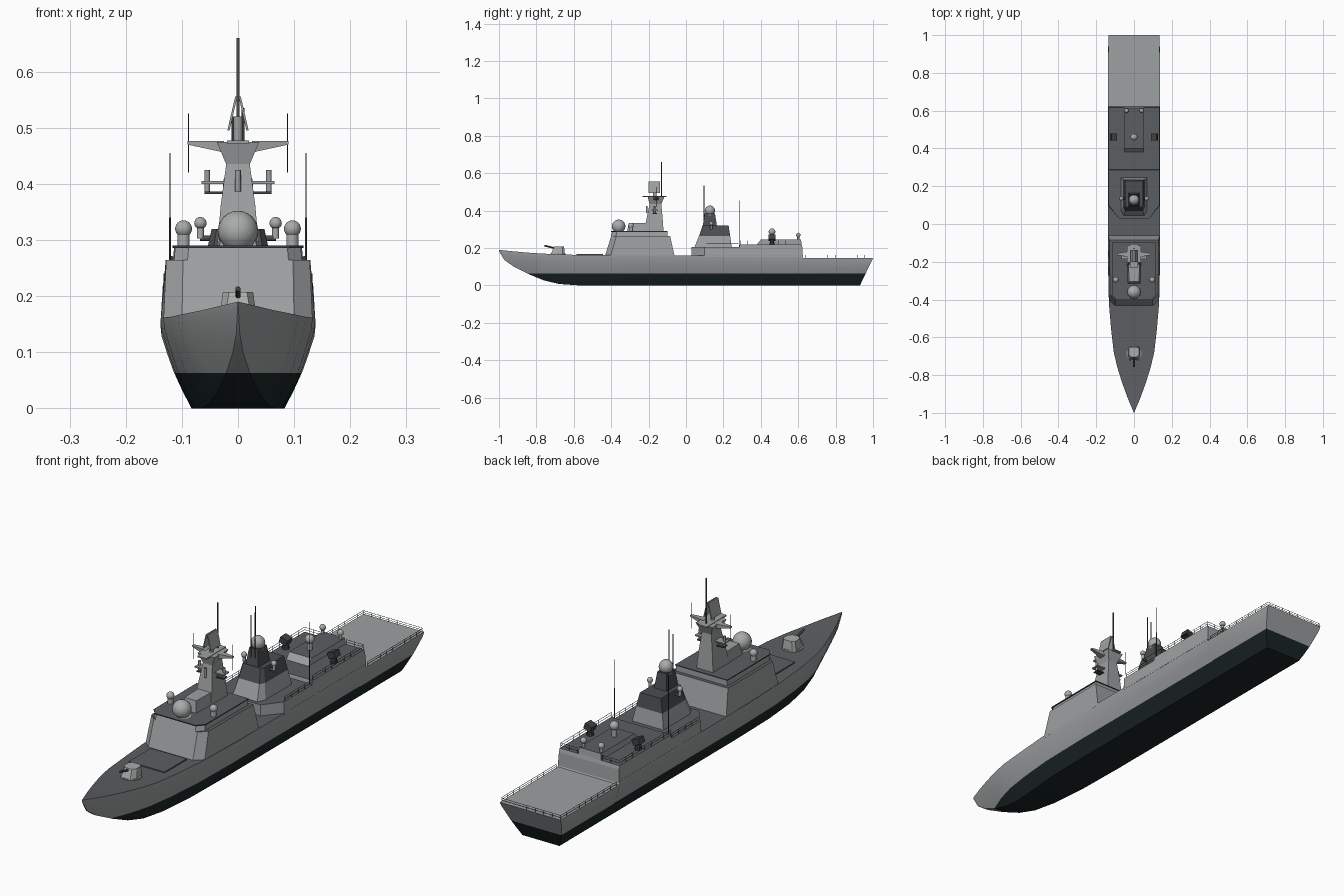
import bpy, bmesh, math
from mathutils import Vector

if "Cube" in bpy.data.objects:
    bpy.data.objects.remove(bpy.data.objects["Cube"])


def material(name, r, g, b):
    m = bpy.data.materials.new(name)
    m.diffuse_color = (r, g, b, 1)
    m.use_nodes = True
    m.node_tree.nodes["Principled BSDF"].inputs["Base Color"].default_value = m.diffuse_color
    return m


GREY = material("hull grey", 0.34, 0.355, 0.36)
DECK = material("deck dark grey", 0.105, 0.113, 0.12)
BLACK = material("bottom black green", 0.010, 0.018, 0.018)
SOOT = material("funnel soot grey", 0.07, 0.075, 0.08)
PALE = material("radome pale grey", 0.40, 0.41, 0.41)
IRON = material("fitting dark grey", 0.05, 0.053, 0.056)


def finish(name, bm, mats, rule=None, angle=30):
    bmesh.ops.recalc_face_normals(bm, faces=bm.faces)
    bm.normal_update()
    if rule:
        for f in bm.faces:
            f.material_index = rule(f)
    me = bpy.data.meshes.new(name)
    bm.to_mesh(me)
    bm.free()
    for m in mats:
        me.materials.append(m)
    ob = bpy.data.objects.new(name, me)
    bpy.context.collection.objects.link(ob)
    bpy.ops.object.select_all(action='DESELECT')
    ob.select_set(True)
    bpy.context.view_layer.objects.active = ob
    bpy.ops.object.shade_smooth_by_angle(angle=math.radians(angle))
    return ob


def skin(bm, rings, caps=True):
    vs = [[bm.verts.new(p) for p in r] for r in rings]
    n = len(vs[0])
    for a, b in zip(vs, vs[1:]):
        for i in range(n):
            bm.faces.new((a[i], a[(i + 1) % n], b[(i + 1) % n], b[i]))
    if caps:
        bm.faces.new(vs[0])
        bm.faces.new(vs[-1])


def block(name, levels, mats=(GREY, DECK)):
    """Symmetric tapered block: levels are (z, half outline front to back)."""
    bm = bmesh.new()
    skin(bm, [[(x, y, z) for x, y in h] + [(-x, y, z) for x, y in reversed(h)] for z, h in levels])
    return finish(name, bm, mats, lambda f: int(f.normal.z > 0.8 and len(mats) > 1), 10)


def box(name, x, y0, y1, z0, z1, mats=(GREY,), cx=0):
    ob = block(name, [(z0, [(x, y0), (x, y1)]), (z1, [(x, y0), (x, y1)])], mats)
    ob.location.x = cx
    return ob


def lathe(name, prof, at, mat, n=20):
    bm = bmesh.new()
    skin(bm, [[(r * math.cos(2 * math.pi * i / n), r * math.sin(2 * math.pi * i / n), z) for i in range(n)]
              for r, z in prof])
    ob = finish(name, bm, [mat])
    ob.location = at
    return ob


def dome(name, r, stem_r, h, at, mat=PALE):
    """Ball of radius r centred h above a round stem."""
    ball = [(r * math.cos(a), h + r * math.sin(a)) for a in [math.radians(d) for d in range(-45, 90, 15)]]
    return lathe(name, [(stem_r, 0), (stem_r, h - r * 0.75)] + ball + [(0.0005, h + r)], at, mat)


def rods(name, segs, r, mat, n=6):
    bm = bmesh.new()
    for p, q in segs:
        p, q = Vector(p), Vector(q)
        u = (q - p).orthogonal().normalized()
        w = (q - p).normalized().cross(u)
        ring = [r * (math.cos(2 * math.pi * i / n) * u + math.sin(2 * math.pi * i / n) * w) for i in range(n)]
        skin(bm, [[p + o for o in ring], [q + o for o in ring]])
    return finish(name, bm, [mat], angle=65)


def railing(name, path, h, step=0.04):
    segs = []
    for a, b in zip(path, path[1:]):
        a, b, up = Vector(a), Vector(b), Vector((0, 0, h))
        k = max(1, round((b - a).length / step))
        segs += [(a + (b - a) * i / k, a + (b - a) * i / k + up) for i in range(k + 1)]
        segs += [(a + up, b + up), (a + up / 2, b + up / 2)]
    return rods(name, segs, 0.0008, IRON, 4)


# Hull: y, deck half width, deck z, bottom half width, keel z
stations = [(-1, .001, .19, .0005, .183), (-.97, .013, .187, .003, .135), (-.92, .034, .182, .009, .10),
            (-.84, .063, .175, .022, .06), (-.76, .088, .170, .038, .027), (-.68, .107, .166, .052, .008),
            (-.57, .120, .163, .066, 0), (-.42, .133, .162, .079, 0), (-.2, .138, .16, .083, 0),
            (.615, .138, .16, .083, 0), (.625, .138, .146, .083, 0), (1, .136, .146, .083, 0)]
rings = []
for y, w, zd, wb, zk in stations:
    half = [(wb + (w - wb) * f, zk + (zd - zk) * t) for t, f in ((0, 0), (.22, .3), (.45, .58), (.65, .77), (.88, .97), (1, 1))]
    rake = .07 if y == 1 else 0
    rings.append([(s * x, y - rake * (1 - z / zd), z) for s, pts in ((1, half), (-1, half[::-1])) for x, z in pts])
bm = bmesh.new()
skin(bm, rings)
bmesh.ops.bisect_plane(bm, geom=bm.verts[:] + bm.edges[:] + bm.faces[:], plane_co=(0, 0, .063), plane_no=(0, 0, 1))


def hull_paint(f):
    c = f.calc_center_median()
    if c.z < .063:
        return 1
    return 2 if f.normal.z > .8 and c.y < .62 else 0


finish("hull", bm, [GREY, BLACK, DECK], hull_paint)

# Forward superstructure
block("forward_superstructure", [(.152, [(.10, -.435), (.133, -.405), (.138, -.06)]),
                                 (.264, [(.098, -.40), (.128, -.372), (.129, -.085)])])
block("bridge_top", [(.264, [(.09, -.402), (.114, -.375), (.116, -.10)]),
                     (.286, [(.088, -.395), (.112, -.37), (.114, -.10)])])
block("bridge_roof_edge", [(.286, [(.092, -.402), (.116, -.375), (.117, -.098)]),
                           (.29, [(.092, -.402), (.116, -.375), (.117, -.098)])], (IRON, DECK))
# Missile hatch on the foredeck
box("foredeck_hatch", .08, -.585, -.445, .155, .168, (DECK,))

# Aft deckhouse with chamfered front, hangar and hangar roof
block("aft_deckhouse", [(.152, [(.08, .03), (.138, .10), (.138, .625)]),
                        (.205, [(.08, .03), (.135, .10), (.135, .622)])])
block("hangar", [(.205, [(.135, .285), (.135, .622)]), (.22, [(.134, .288), (.134, .618)])])
block("hangar_roof", [(.22, [(.05, .38), (.05, .618)]), (.245, [(.05, .40), (.05, .615)])])

# Funnel
block("funnel_base", [(.205, [(.055, .045), (.07, .075), (.07, .245)]),
                      (.265, [(.047, .07), (.059, .09), (.059, .236)])], (GREY,))
block("funnel_top", [(.265, [(.047, .07), (.059, .09), (.059, .236)]),
                     (.32, [(.038, .088), (.047, .10), (.047, .228)])], (SOOT,))
block("funnel_tower", [(.32, [(.028, .09), (.028, .165)]), (.385, [(.02, .10), (.02, .155)])], (SOOT,))
dome("funnel_dome", .027, .022, .025, (0, .128, .375))
rods("funnel_aerials", [((s * .009, .096, .32), (s * .009, .096, z)) for s, z in ((1, .535), (-1, .52))], .0025, IRON)
rods("funnel_spar", [((-.068, .135, .303), (.068, .135, .303))], .005, SOOT)

# Main mast with flared top, front housing, yards
block("mast_housing", [(.29, [(.033, -.315), (.036, -.20)]), (.335, [(.026, -.305), (.03, -.20)])], (GREY,))
block("main_mast", [(z, [(x, a), (x, b)]) for z, x, a, b in
                    ((.29, .037, -.225, -.12), (.36, .031, -.21, -.125), (.435, .021, -.195, -.132),
                     (.475, .038, -.205, -.115))], (GREY,))
bm = bmesh.new()
for s in (1, -1):
    skin(bm, [[(s * x, -.16 + a * d, z) for a, z in ((-1, .476), (1, .476), (1, z0), (-1, z0))]
              for x, d, z0 in ((.025, .015, .456), (.09, .005, .470))])
finish("mast_yard", bm, [GREY], angle=10)
box("mast_top_platform", .02, -.232, -.105, .472, .477, (GREY,))
box("lower_mast_platform", .065, -.185, -.15, .400, .405, (GREY,))
box("lower_mast_shelf", .06, -.18, -.155, .382, .386, (IRON,))
rods("mast_drums", [((x, y, .386), (x, y, .425)) for x, y in ((.055, -.168), (-.055, -.168), (0, -.21))], .005, GREY, 10)
rods("yard_whips", [((s * .088, -.16, .42), (s * .088, -.16, .525)) for s in (1, -1)], .001, IRON)
rods("mast_pole", [((0, -.13, .475), (0, -.13, .66))], .003, SOOT, 8)
rods("radar_stem", [((0, -.17, .475), (0, -.17, .52))], .008, GREY, 12)
# Two leaning radar panels
bm = bmesh.new()
for s in (1, -1):
    skin(bm, [[(s * (x + o), y, z) for x, z in ((.001, .556), (.015, .495)) for y in ((-.2, -.138) if x < .01 else (-.138, -.2))]
              for o in (0, .004)])
finish("radar_panels", bm, [GREY], angle=10)

# Radomes and small fittings
dome("bridge_dome", .036, .034, .026, (0, -.36, .29))
for s, side in ((1, "right"), (-1, "left")):
    dome("bridge_director_" + side, .015, .011, .03, (s * .097, -.295, .29))
    dome("funnel_side_dome_" + side, .011, .006, .027, (s * .067, .135, .303))
    dome("hangar_dome_" + side, .012, .006, .025, (s * .04, .60, .245))
    lathe("launcher_stand_" + side, [(.014, 0), (.010, .03)], (s * .108, .46, .22), IRON, 10)
    launcher = box("launcher_" + side, .016, -.018, .018, -.012, .012, (IRON,))
    launcher.location = (s * .108, .46, .255)
    launcher.rotation_euler = (0, s * math.radians(-20), 0)
dome("hangar_main_dome", .018, .011, .042, (0, .46, .245))
rods("tall_whips", [((s * .121, .285, .205), (s * .121, .285, .455)) for s in (1, -1)], .001, IRON)
rods("whip_bases", [((s * .121, .285, .205), (s * .121, .285, .34)) for s in (1, -1)], .0018, IRON)

# Deck gun
lathe("gun_base", [(.04, 0), (.04, .01)], (0, -.685, .162), GREY, 24)
block("gun_turret", [(.17, [(.022, -.722), (.032, -.70), (.032, -.66), (.022, -.648)]),
                     (.207, [(.016, -.705), (.027, -.69), (.027, -.662), (.018, -.652)])], (PALE,))
rods("gun_barrel", [((0, -.69, .196), (0, -.757, .213))], .0045, IRON, 10)

# Railings
railing("flight_deck_rail", [(.135, .64, .146), (.134, .995, .146), (-.134, .995, .146), (-.135, .64, .146)], .016)
for s, side in ((1, "right"), (-1, "left")):
    railing("hangar_rail_" + side, [(s * .132, .29, .22), (s * .132, .615, .22), (s * .055, .615, .22)], .02)
    railing("waist_rail_" + side, [(s * .133, .11, .205), (s * .133, .28, .205)], .018)
